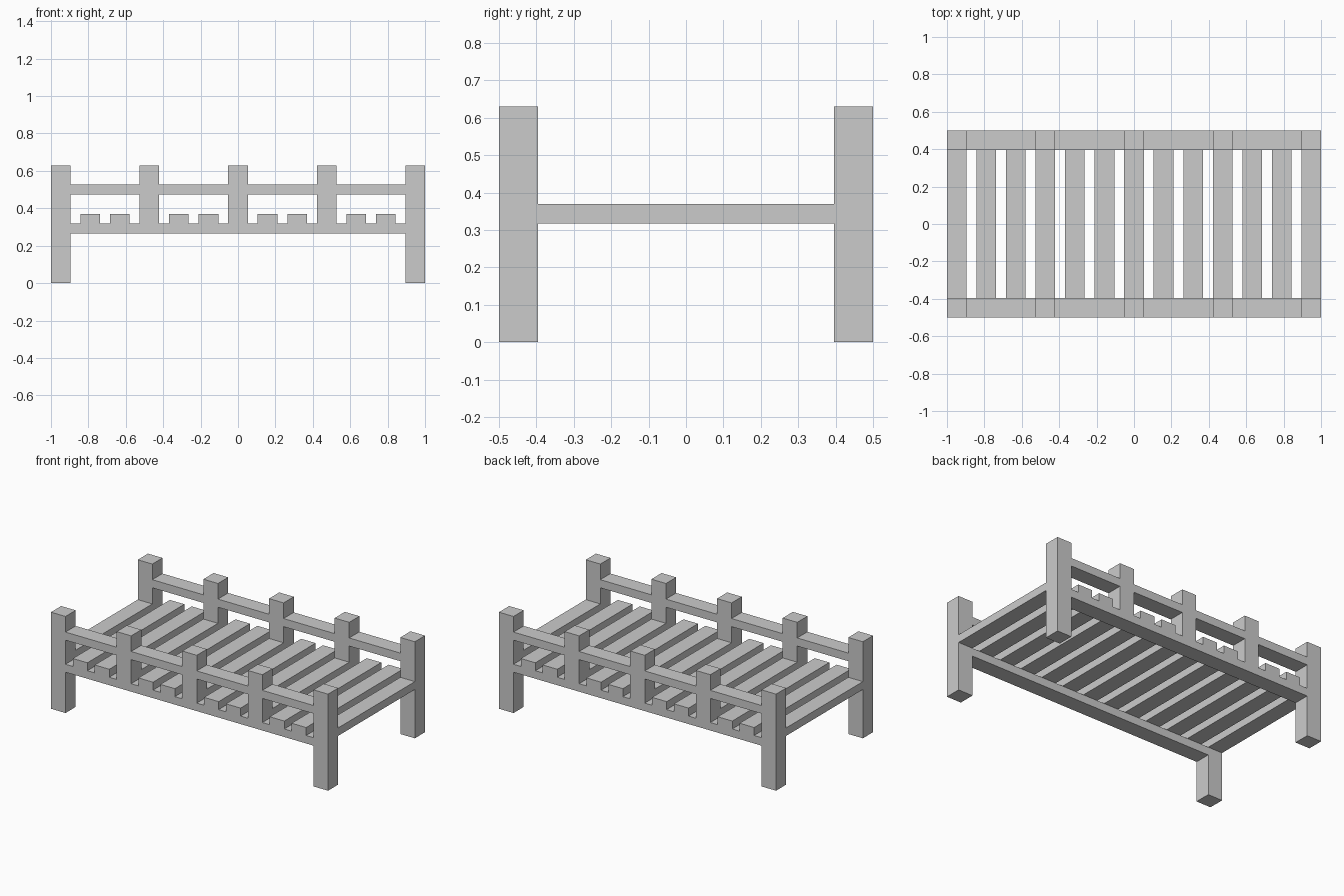
import bpy

if "Cube" in bpy.data.objects:
    bpy.data.objects.remove(bpy.data.objects["Cube"])

W = 0.105                 # square section of the posts and width of slats
Y = 0.5 - W / 2           # centre line of each long side
XE = 1 - W / 2            # centre of the end posts
RAIL_Z = (0.266, 0.318)
SLAT_Z = (0.318, 0.37)
UPPER_Z = (0.475, 0.528)
TOP = 0.63


def box(name, x0, x1, y0, y1, z0, z1):
    bpy.ops.mesh.primitive_cube_add(
        size=1, location=((x0 + x1) / 2, (y0 + y1) / 2, (z0 + z1) / 2))
    ob = bpy.context.object
    ob.name = ob.data.name = name
    ob.scale = (x1 - x0, y1 - y0, z1 - z0)
    bpy.ops.object.transform_apply(location=False, rotation=False, scale=True)
    return ob


post_xs = [XE * i / 2 for i in range(-2, 3)]

for side, s in (("front", -1), ("back", 1)):
    y0, y1 = s * Y - W / 2, s * Y + W / 2

    # Corner legs reach the floor, middle posts stand on the lower rail
    for x in post_xs:
        corner = abs(x) > 0.9
        box(f"{side}_{'leg' if corner else 'post'}", x - W / 2, x + W / 2,
            y0, y1, 0 if corner else RAIL_Z[1], TOP)

    # Lower side rail between the legs
    box(f"{side}_lower_rail", -1 + W, 1 - W, y0, y1, *RAIL_Z)

    # Upper guard rail, one length between each pair of posts
    for a, b in zip(post_xs, post_xs[1:]):
        box(f"{side}_guard_rail", a + W / 2, b - W / 2, y0, y1, *UPPER_Z)

# Slats: every third one butts against posts, the others lie across both rails
for i in range(13):
    x = -XE + 2 * XE * i / 12
    half = 0.5 - W if i % 3 == 0 else 0.5
    box("slat", x - W / 2, x + W / 2, -half, half, *SLAT_Z)
